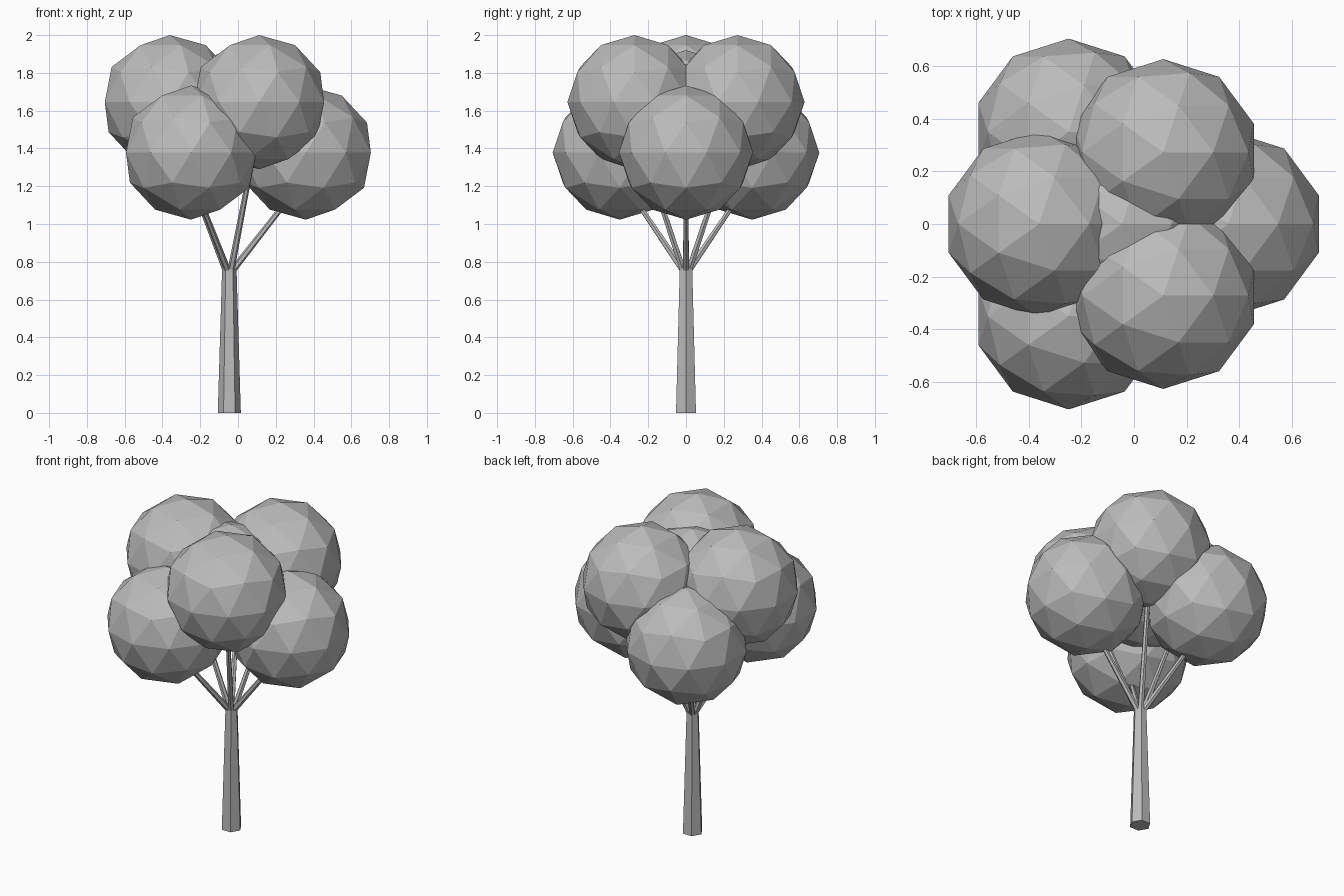
import bpy
import math
from mathutils import Vector

cube = bpy.data.objects.get("Cube")
if cube:
    bpy.data.objects.remove(cube, do_unlink=True)

grey = bpy.data.materials.new("plain grey")
grey.use_nodes = True
colour = (0.5, 0.5, 0.5, 1)
grey.diffuse_color = colour
grey.node_tree.nodes["Principled BSDF"].inputs["Base Color"].default_value = colour

AXIS_X = -0.046
CROWN_R = 0.355


def finish(name):
    ob = bpy.context.object
    ob.name = name
    ob.data.materials.append(grey)
    return ob


def tapered_limb(name, start, end, r1, r2):
    """Six-sided tapered post between two points."""
    start, end = Vector(start), Vector(end)
    d = end - start
    bpy.ops.mesh.primitive_cone_add(vertices=6, radius1=r1, radius2=r2,
                                    depth=d.length, location=(start + end) / 2)
    ob = finish(name)
    ob.rotation_mode = 'QUATERNION'
    ob.rotation_quaternion = d.to_track_quat('Z', 'Y')
    return ob


def leaf_ball(name, centre):
    """Faceted ball of leaves."""
    bpy.ops.mesh.primitive_ico_sphere_add(subdivisions=2, radius=CROWN_R, location=centre)
    finish(name).scale.x = 1.02


def around(radius, degrees, z):
    a = math.radians(degrees)
    return (AXIS_X + radius * math.cos(a), radius * math.sin(a), z)


# Trunk, with corners facing left and right
trunk = tapered_limb("trunk", (AXIS_X, 0, 0), (AXIS_X, 0, 0.77), 0.061, 0.038)
trunk.rotation_mode = 'XYZ'
trunk.rotation_euler = (0, 0, math.radians(30))

# Two staggered rings of leaf balls, each held by a branch
rings = [("lower", 0, 0.405, 1.378, 1.25), ("upper", 60, 0.315, 1.645, 1.53)]
for label, turn, radius, ball_z, tip_z in rings:
    for i in range(3):
        angle = turn + i * 120
        leaf_ball(f"{label}_leaf_ball_{i + 1}", around(radius, angle, ball_z))
        tapered_limb(f"{label}_branch_{i + 1}", around(0.018, angle, 0.755),
                     around(radius, angle, tip_z), 0.018, 0.012)

# Central leaf ball filling the crown
leaf_ball("centre_leaf_ball", (AXIS_X, 0, 1.565))
